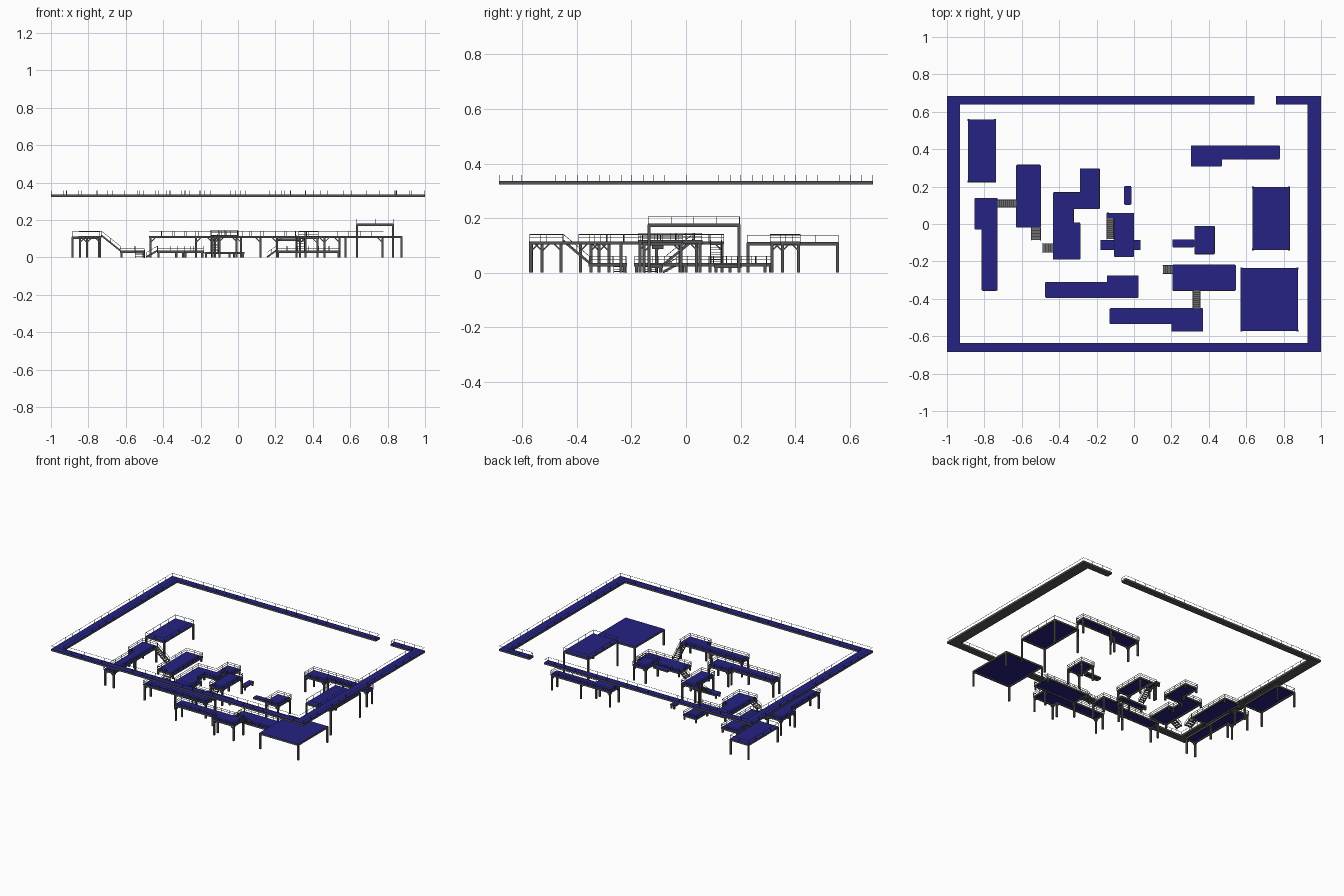
import bpy, bmesh
from mathutils import Vector as V, Matrix

if "Cube" in bpy.data.objects:
    bpy.data.objects.remove(bpy.data.objects["Cube"])

blue = bpy.data.materials.new("deck_blue")
blue.diffuse_color = (0.018, 0.016, 0.23, 1)
blue.use_nodes = True
blue.node_tree.nodes["Principled BSDF"].inputs["Base Color"].default_value = blue.diffuse_color
steel = bpy.data.materials.new("dark_steel")
steel.diffuse_color = (0.09, 0.09, 0.09, 1)
steel.use_nodes = True
steel.node_tree.nodes["Principled BSDF"].inputs["Base Color"].default_value = steel.diffuse_color
tread_grey = bpy.data.materials.new("tread_grey")
tread_grey.diffuse_color = (0.16, 0.16, 0.16, 1)
tread_grey.use_nodes = True
tread_grey.node_tree.nodes["Principled BSDF"].inputs["Base Color"].default_value = tread_grey.diffuse_color


def finish(bm, name, mat):
    me = bpy.data.meshes.new(name)
    bmesh.ops.recalc_face_normals(bm, faces=bm.faces)
    bm.to_mesh(me)
    bm.free()
    me.materials.append(mat)
    bpy.context.collection.objects.link(bpy.data.objects.new(name, me))


def bar(bm, p, q, w, h=None):
    """Rectangular bar from p to q, w wide and h deep."""
    p, q = V(p), V(q)
    d = q - p
    if d.length < 1e-5:
        return
    side = d.cross(V((0, 0, 1)))
    side = side.normalized() if side.length > 1e-6 else V((1, 0, 0))
    up = side.cross(d.normalized())
    rot = Matrix((d.normalized(), side, up)).transposed().to_4x4()
    bmesh.ops.create_cube(bm, size=1, matrix=Matrix.Translation((p + q) / 2) @ rot
                          @ Matrix.Diagonal((d.length, w, h or w, 1)))


def slab(name, poly, z0, z1, mat):
    bm = bmesh.new()
    f = bm.faces.new([bm.verts.new((x, y, z0)) for x, y in poly])
    r = bmesh.ops.extrude_face_region(bm, geom=[f])
    bmesh.ops.translate(bm, vec=(0, 0, z1 - z0),
                        verts=[v for v in r["geom"] if isinstance(v, bmesh.types.BMVert)])
    if not any(g.normal.z < -.5 for g in bm.faces) or len(bm.faces) == len(poly) + 1:
        bmesh.ops.holes_fill(bm, edges=bm.edges)
    finish(bm, name, mat)


def inset(poly, d):
    out = []
    for i, p in enumerate(poly):
        a, b, c = V(poly[i - 1]), V(p), V(poly[(i + 1) % len(poly)])
        n = V((0, 0))
        for e in ((b - a).normalized(), (c - b).normalized()):
            n += V((-e.y, e.x))
        out.append(b + d * n)
    return out


def edges(poly):
    return [(V(poly[i]), V(poly[(i + 1) % len(poly)])) for i in range(len(poly))]


# stairs: name, x0, x1, y0, y1, axis, z at low coordinate, z at high coordinate
stairs = [
    ("west_stair", -.73, -.63, .09, .13, 0, .115, .035),
    ("west_ground_stair", -.55, -.5, -.085, -.02, 1, 0, .035),
    ("middle_ground_stair", -.49, -.43, -.15, -.105, 0, 0, .035),
    ("tower_stair", -.145, -.107, -.08, .03, 1, .03, .12),
    ("east_ground_stair", .155, .205, -.265, -.22, 0, 0, .035),
    ("south_stair", .313, .355, -.45, -.355, 1, .115, .035),
]


def cut(a, b, z):
    """Split a rail edge where a stair meets it."""
    L, d = (b - a).length, (b - a).normalized()
    spans = [(0, L)]
    for _, x0, x1, y0, y1, ax, za, zb in stairs:
        x0, x1, y0, y1 = x0 - .004, x1 + .004, y0 - .004, y1 + .004
        if min(abs(z - za), abs(z - zb)) > .03:
            continue
        k = 1 if abs(d.x) > .5 else 0        # coordinate across the edge
        if k != ax or not ((y0, x0)[1 - k] <= a[k] <= (y1, x1)[1 - k]):
            continue
        lo, hi = ((x0, x1), (y0, y1))[1 - k]
        t = sorted(((lo - a[1 - k]) * d[1 - k], (hi - a[1 - k]) * d[1 - k]))
        spans = [s for u, v in spans for s in ((u, min(v, t[0])), (max(u, t[1]), v))
                 if s[1] - s[0] > .005]
    return [(a + d * u, a + d * v) for u, v in spans]


def rails(name, poly, z, h, levels, w=.002, step=.06):
    bm = bmesh.new()
    for a, b in edges(inset(poly, .002)):
        for p, q in cut(a, b, z):
            n = max(1, round((q - p).length / step))
            for i in range(n + 1):
                c = p.lerp(q, i / n)
                bar(bm, (*c, z), (*c, z + h), w)
            for f in levels:
                bar(bm, (*p, z + h * f), (*q, z + h * f), w)
    finish(bm, name + "_rails", steel)


def platform(name, poly, z, levels=(.5, 1), leg=.011, step=.06, legs=True):
    slab(name + "_deck", inset(poly, .001), z - .004, z, blue)
    # perimeter beams
    bm = bmesh.new()
    for a, b in edges(inset(poly, .004)):
        bar(bm, (*a, z - .0065), (*b, z - .0065), .008, .012)
    finish(bm, name + "_beams", steel)
    # legs with knee braces
    if legs:
        bm = bmesh.new()
        k = min(.025, z * .5)
        for a, b in edges(inset(poly, .008)):
            n = max(1, round((b - a).length / .24))
            d = (b - a).normalized() * k
            for i in range(n):
                c = a.lerp(b, i / n)
                bar(bm, (*c, 0), (*c, z - .004), leg)
                if z > .08:
                    bar(bm, (*c, z - .01 - k), (*(c + d), z - .01), .005)
            if z > .08:
                bar(bm, (*b, z - .01 - k), (*(b - d), z - .01), .005)
        finish(bm, name + "_legs", steel)
    if levels:
        rails(name, poly, z, .025, levels, step=step)


def rect(x0, x1, y0, y1):
    return [(x0, y0), (x1, y0), (x1, y1), (x0, y1)]


# upper perimeter gallery with a gap in the back side
gallery = [(-1, -.685), (1, -.685), (1, .685), (.76, .685), (.76, .64), (.927, .64),
           (.927, -.635), (-.93, -.635), (-.93, .64), (.643, .64), (.643, .685), (-1, .685)]
slab("gallery_base", gallery, .323, .335, steel)
slab("gallery_deck", gallery, .335, .337, blue)
rails("gallery", gallery, .337, .021, (1,), .0015, .08)

# high platforms
H = .115
platform("west_platform", [(-.815, -.357), (-.73, -.357), (-.73, .14), (-.852, .14),
                           (-.852, -.03), (-.815, -.03)], H)
platform("tower_platform", [(-.107, -.176), (0, -.176), (0, .06), (-.147, .06),
                            (-.147, .03), (-.107, .03)], .12)
platform("south_platform", [(-.13, -.535), (.2, -.535), (.2, -.575), (.37, -.575),
                            (.37, -.45), (-.13, -.45)], H)
platform("center_south_platform", [(-.475, -.395), (.025, -.395), (.025, -.275), (-.145, -.275),
                                   (-.145, -.31), (-.475, -.31)], H)
platform("north_platform", [(.305, .307), (.47, .307), (.47, .345), (.78, .345),
                            (.78, .42), (.305, .42)], H)
platform("east_tower_platform", rect(.323, .432, -.162, -.01), .112)
platform("east_tower_walkway", rect(.205, .323, -.125, -.083), .1, (), legs=False)


# large decks standing on corner legs
def big_deck(name, x0, x1, y0, y1, z, levels):
    slab(name + "_deck", rect(x0 + .001, x1 - .001, y0 + .001, y1 - .001), z - .004, z, blue)
    bm = bmesh.new()
    for a, b in edges(inset(rect(x0, x1, y0, y1), .004)):
        bar(bm, (*a, z - .0065), (*b, z - .0065), .008, .012)
        bar(bm, (*a, 0), (*a, z - .004), .011)
    finish(bm, name + "_frame", steel)
    if levels:
        rails(name, rect(x0, x1, y0, y1), z, .025, levels, step=.09)


big_deck("northwest_platform", -.888, -.738, .223, .56, .112, (1,))
big_deck("southeast_platform", .57, .878, -.573, -.235, .115, ())
big_deck("east_platform", .633, .833, -.14, .198, .18, (1,))

# low platforms
LOW = .036
platform("low_west_platform", rect(-.63, -.498, -.02, .317), LOW)
platform("low_middle_platform", [(-.433, -.19), (-.287, -.19), (-.287, .008), (-.322, .008),
                                 (-.322, .08), (-.183, .08), (-.183, .297), (-.29, .297),
                                 (-.29, .17), (-.433, .17)], LOW)
platform("low_east_platform", rect(.205, .545, -.357, -.217), LOW)
platform("low_tower_walkway", rect(-.18, .035, -.14, -.085), .03, ())
platform("low_small_platform", rect(-.053, -.014, .102, .203), .03, ())

# stairs with treads, stringers and handrails
for name, x0, x1, y0, y1, ax, za, zb in stairs:
    bm, steps = bmesh.new(), bmesh.new()
    n = max(3, round(abs(zb - za) / .009))
    lo, hi = ((x0, x1), (y0, y1))[ax]
    c0, c1 = ((y0, y1), (x0, x1))[ax]

    def P(t, c, dz=0):
        s, z = lo + (hi - lo) * t, za + (zb - za) * t + dz
        return (s, c, z) if ax == 0 else (c, s, z)

    for i in range(n):
        t = (i + .5) / n
        bar(steps, P(t, c0), P(t, c1), (hi - lo) / n * 1.02, .002)
    for c in (c0, c1):
        bar(bm, P(0, c, .002), P(1, c, .002), .003, .009)
        bar(bm, P(0, c, .026), P(1, c, .026), .002)
        for t in (0, .5, 1):
            bar(bm, P(t, c), P(t, c, .026), .002)
    finish(steps, name + "_treads", tread_grey)
    finish(bm, name + "_frame", steel)
